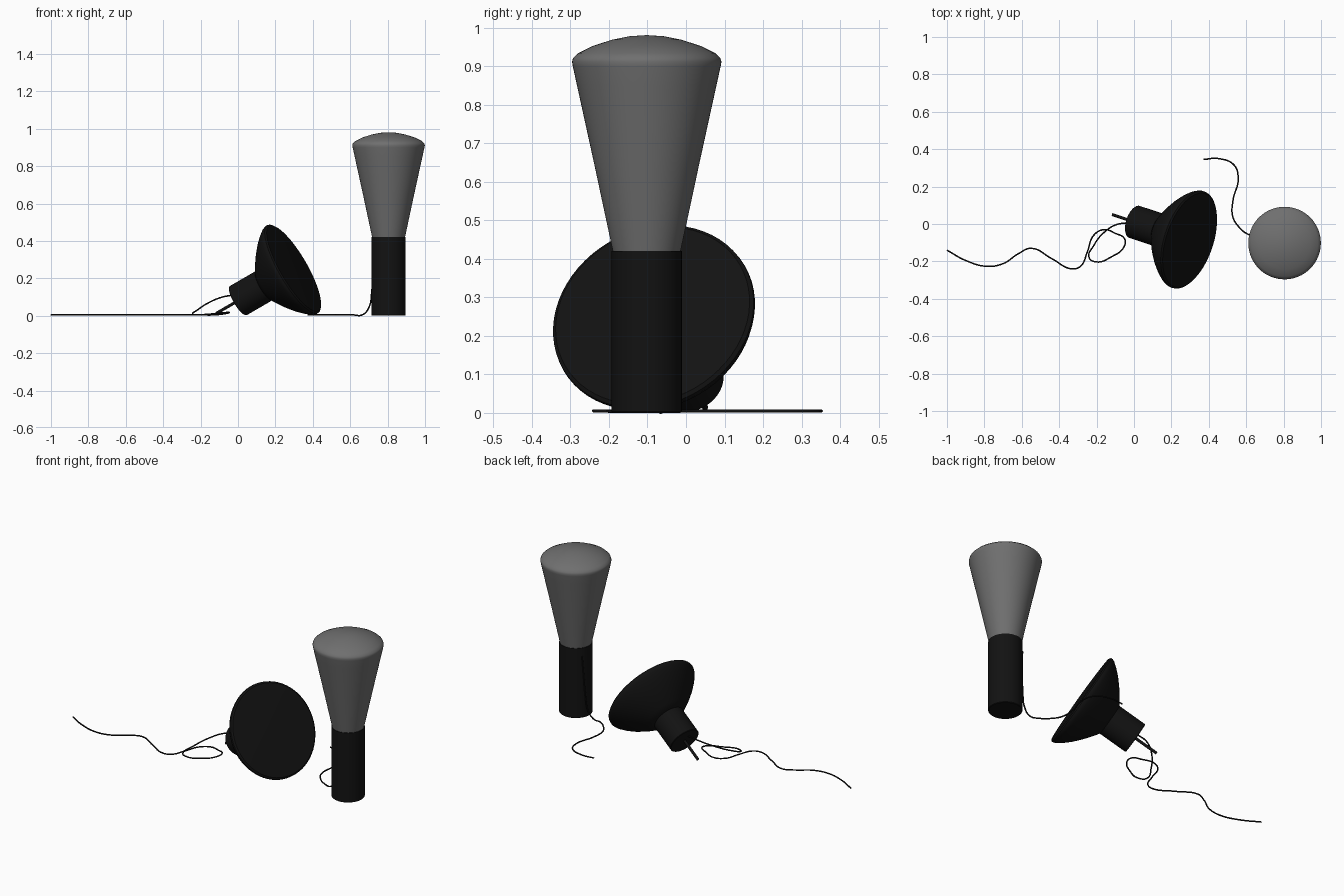
import bpy, bmesh, math
from mathutils import Vector, Matrix

if "Cube" in bpy.data.objects:
    bpy.data.objects.remove(bpy.data.objects["Cube"])


def material(name, v):
    m = bpy.data.materials.new(name)
    m.diffuse_color = (v, v, v, 1)
    m.use_nodes = True
    m.node_tree.nodes["Principled BSDF"].inputs["Base Color"].default_value = m.diffuse_color
    return m


BLACK = material("black", 0.006)
SMOKE = material("smoke_grey", 0.16)


def lathe(name, profile, origin, axis, mat, n=64):
    """Closed solid of revolution: profile is (radius, height) along axis."""
    bm = bmesh.new()
    rings = []
    for r, h in profile:
        if r == 0:
            rings.append([bm.verts.new((0, 0, h))])
        else:
            rings.append([bm.verts.new((r * math.cos(2 * math.pi * i / n),
                                        r * math.sin(2 * math.pi * i / n), h)) for i in range(n)])
    for a, b in zip(rings, rings[1:]):
        for i in range(n):
            j = (i + 1) % n
            quad = [a[i % len(a)], a[j % len(a)], b[j % len(b)], b[i % len(b)]]
            bm.faces.new(list(dict.fromkeys(quad)))
    bmesh.ops.recalc_face_normals(bm, faces=bm.faces[:])
    rot = Vector((0, 0, 1)).rotation_difference(Vector(axis)).to_matrix().to_4x4()
    bm.transform(Matrix.Translation(origin) @ rot)
    me = bpy.data.meshes.new(name)
    bm.to_mesh(me)
    bm.free()
    me.materials.append(mat)
    ob = bpy.data.objects.new(name, me)
    bpy.context.collection.objects.link(ob)
    bpy.ops.object.select_all(action='DESELECT')
    ob.select_set(True)
    bpy.context.view_layer.objects.active = ob
    bpy.ops.object.shade_smooth_by_angle(angle=math.radians(35))
    return ob


def cord(name, points, radius=0.004):
    """Round cable through the given points."""
    cu = bpy.data.curves.new(name, 'CURVE')
    cu.dimensions = '3D'
    cu.bevel_depth = radius
    cu.bevel_resolution = 2
    cu.resolution_u = 8
    cu.use_fill_caps = True
    sp = cu.splines.new('BEZIER')
    sp.bezier_points.add(len(points) - 1)
    for bp, p in zip(sp.bezier_points, points):
        bp.co = p
        bp.handle_left_type = bp.handle_right_type = 'AUTO'
    cu.materials.append(BLACK)
    ob = bpy.data.objects.new(name, cu)
    bpy.context.collection.objects.link(ob)


# Standing lamp
stand, up = (0.805, -0.102, 0), (0, 0, 1)
lathe("standing_lamp_base", [(0, 0), (0.088, 0), (0.091, 0.003), (0.091, 0.42), (0, 0.42)],
      stand, up, BLACK)
lathe("standing_lamp_shade", [(0, 0.42), (0.088, 0.42), (0.135, 0.64), (0.181, 0.85), (0.192, 0.9),
                              (0.194, 0.912), (0.191, 0.922), (0.178, 0.934), (0.14, 0.953),
                              (0.09, 0.969), (0.045, 0.978), (0, 0.981)], stand, up, SMOKE)

# Lamp lying on its side, resting on base edge and shade rim
d = Vector((0.832, -0.275, 0.482)).normalized()
foot = Vector((0.0, 0.012, 0.08))
lathe("lying_lamp_base", [(0, 0), (0.087, 0), (0.09, 0.003), (0.09, 0.175), (0, 0.175)],
      foot, d, BLACK)
lathe("lying_lamp_shade", [(0, 0.168), (0.09, 0.168), (0.122, 0.19), (0.168, 0.225), (0.213, 0.265),
                           (0.245, 0.3), (0.265, 0.327), (0.272, 0.343), (0.271, 0.352),
                           (0.262, 0.359), (0.2, 0.362), (0, 0.364)], foot, d, BLACK)
lathe("lying_lamp_rod", [(0, -0.138), (0.008, -0.138), (0.008, 0.01), (0, 0.01)], foot, d, BLACK, 16)

# Power cords
G = 0.005
cord("lying_lamp_cord", [(-0.02, 0.005, 0.112), (-0.09, -0.002, 0.098), (-0.16, -0.045, 0.068),
                         (-0.215, -0.115, 0.032), (-0.24, -0.18, 0.008), (-0.2, -0.203, G),
                         (-0.12, -0.175, G), (-0.055, -0.125, 0.014), (-0.05, -0.08, 0.018),
                         (-0.1, -0.05, 0.014), (-0.16, -0.03, 0.008), (-0.215, -0.06, G),
                         (-0.25, -0.15, G), (-0.285, -0.225, G), (-0.33, -0.24, G),
                         (-0.44, -0.185, G), (-0.55, -0.13, G), (-0.62, -0.16, G),
                         (-0.7, -0.212, G), (-0.79, -0.226, G), (-0.9, -0.195, G), (-1.0, -0.14, G)])
cord("standing_lamp_cord", [(0.372, 0.345, G), (0.45, 0.35, G), (0.535, 0.315, G), (0.557, 0.24, G),
                            (0.53, 0.13, G), (0.528, 0.04, G), (0.56, -0.015, G), (0.61, -0.055, G),
                            (0.665, -0.068, G), (0.7, -0.068, 0.045), (0.715, -0.065, 0.13),
                            (0.722, -0.06, 0.24), (0.728, -0.052, 0.37)])
